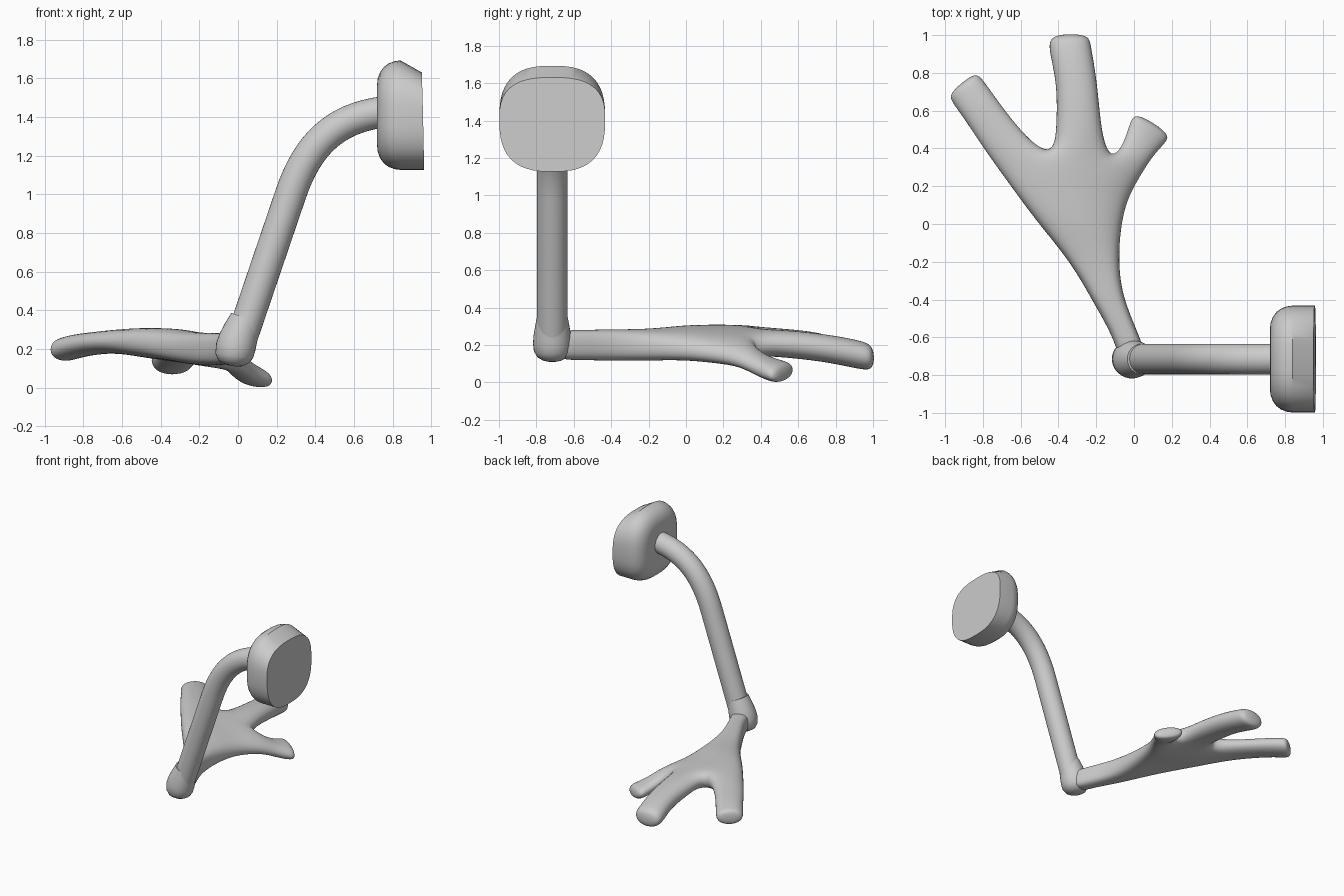
import bpy, bmesh, math
from mathutils import Vector

if "Cube" in bpy.data.objects:
    bpy.data.objects.remove(bpy.data.objects["Cube"])


def make_object(name, bm, subdiv=0, angle=40):
    bmesh.ops.recalc_face_normals(bm, faces=bm.faces[:])
    me = bpy.data.meshes.new(name)
    bm.to_mesh(me)
    bm.free()
    ob = bpy.data.objects.new(name, me)
    bpy.context.collection.objects.link(ob)
    if subdiv:
        m = ob.modifiers.new("Subdivision", 'SUBSURF')
        m.levels = m.render_levels = subdiv
    bpy.ops.object.select_all(action='DESELECT')
    ob.select_set(True)
    bpy.context.view_layer.objects.active = ob
    if subdiv:
        bpy.ops.object.shade_smooth()
    else:
        bpy.ops.object.shade_smooth_by_angle(angle=math.radians(angle))
    return ob


def bridge(bm, a, b):
    n = len(a)
    for i in range(n):
        bm.faces.new((a[i], a[(i + 1) % n], b[(i + 1) % n], b[i]))


def tube(name, path, y, sides=32):
    """Round tube along (x, z, radius) points in a plane of constant y."""
    bm = bmesh.new()
    rings = []
    for i, (x, z, r) in enumerate(path):
        p, q = path[max(i - 1, 0)], path[min(i + 1, len(path) - 1)]
        t = Vector((q[0] - p[0], 0, q[1] - p[1])).normalized()
        side = Vector((t.z, 0, -t.x))
        rings.append([bm.verts.new(Vector((x, y, z)) + r * (side * math.cos(a) + Vector((0, math.sin(a), 0))))
                      for a in (2 * math.pi * k / sides for k in range(sides))])
    for a, b in zip(rings, rings[1:]):
        bridge(bm, a, b)
    bm.faces.new(rings[0])
    bm.faces.new(rings[-1])
    return make_object(name, bm, angle=60)


# Foot: three-column palm cage that splits into three toes
bm = bmesh.new()
# left x, y, right x, y, left z, right z, half thickness
palm = [(-0.08, -0.72, 0.07, -0.70, 0.20, 0.20, 0.08),
        (-0.11, -0.60, 0.02, -0.57, 0.20, 0.20, 0.08),
        (-0.225, -0.40, -0.065, -0.37, 0.20, 0.20, 0.085),
        (-0.34, -0.20, -0.08, -0.17, 0.21, 0.19, 0.085),
        (-0.51, 0.00, -0.06, 0.02, 0.23, 0.17, 0.085),
        (-0.63, 0.16, -0.02, 0.15, 0.24, 0.15, 0.085)]
rows = []
for lx, ly, rx, ry, zl, zr, h in palm:
    spread = rx - lx
    pts = []
    for k in range(4):
        f = k / 3
        arch = 0.02 * (spread > 0.3) * (1 <= k <= 2)
        edge = 1 if 1 <= k <= 2 else 0.75
        pts.append((lx + f * spread, ly + f * (ry - ly), zl + f * (zr - zl) + arch, h * edge))
    rows.append(pts)
rows.append([(-0.73, 0.29, 0.24, 0.065), (-0.44, 0.36, 0.24, 0.075),
             (-0.12, 0.34, 0.19, 0.075), (0.05, 0.27, 0.12, 0.06)])
rings = []
for pts in rows:
    top = [bm.verts.new((x, y, z + h)) for x, y, z, h in pts]
    bot = [bm.verts.new((x, y, z - h)) for x, y, z, h in pts]
    rings.append(top + bot[::-1])
for a, b in zip(rings, rings[1:]):
    bridge(bm, a, b)
for k in range(3):
    r = rings[0]
    bm.faces.new((r[k], r[k + 1], r[6 - k], r[7 - k]))
# left x, y, right x, y, z, half thickness
toes = [
    [(-0.82, 0.42, -0.58, 0.48, 0.235, 0.062), (-0.91, 0.56, -0.725, 0.67, 0.22, 0.065),
     (-0.975, 0.645, -0.80, 0.78, 0.20, 0.068), (-0.985, 0.69, -0.84, 0.81, 0.195, 0.06)],
    [(-0.42, 0.50, -0.165, 0.50, 0.21, 0.08), (-0.415, 0.75, -0.185, 0.75, 0.185, 0.08),
     (-0.465, 0.93, -0.22, 0.95, 0.145, 0.085), (-0.45, 1.01, -0.23, 1.01, 0.13, 0.07)],
    [(-0.06, 0.43, 0.115, 0.37, 0.09, 0.06), (-0.03, 0.54, 0.18, 0.43, 0.06, 0.06),
     (0.0, 0.605, 0.20, 0.475, 0.05, 0.05)],
]
for k, toe in enumerate(toes):
    r = rings[-1]
    prev = [r[k], r[k + 1], r[6 - k], r[7 - k]]
    for lx, ly, rx, ry, z, h in toe:
        tilt = 0.02 if k == 2 else 0
        new = [bm.verts.new(p) for p in ((lx, ly, z + h + tilt), (rx, ry, z + h - tilt),
                                         (rx, ry, z - h - tilt), (lx, ly, z - h + tilt))]
        bridge(bm, prev, new)
        prev = new
    bm.faces.new(prev)
make_object("foot", bm, subdiv=3)

# Rounded ankle joint
tube("ankle_joint", [(-0.025, 0.112, 0.02), (-0.024, 0.118, 0.05), (-0.022, 0.135, 0.08), (-0.02, 0.165, 0.098),
                     (-0.012, 0.21, 0.103), (0.0, 0.25, 0.1), (0.018, 0.30, 0.092), (0.04, 0.36, 0.08)], -0.715)

# Leg: straight shaft bending into the head
shaft = [(0.0, 0.2), (0.272, 1.0)]
p = [Vector(c) for c in ((0.272, 1.0), (0.36, 1.26), (0.50, 1.39), (0.74, 1.425))]
for i in range(1, 17):
    t = i / 16
    q = p[0] * (1 - t)**3 + p[1] * 3 * t * (1 - t)**2 + p[2] * 3 * t * t * (1 - t) + p[3] * t**3
    shaft.append((q.x, q.y))
tube("leg", [(x, z, 0.081) for x, z in shaft], -0.715)

# Head: rounded-square disc, domed at the back, flat at the front, chamfered on top
bm = bmesh.new()
rings = []
profile = [(0.72, 0.165), (0.723, 0.19), (0.735, 0.223), (0.755, 0.25), (0.78, 0.268),
           (0.81, 0.279), (0.84, 0.283), (0.963, 0.283)]
for i, (x, r) in enumerate(profile):
    ring = []
    for k in range(48):
        a = 2 * math.pi * k / 48
        c, s = math.cos(a), math.sin(a)
        u = math.copysign(abs(c) ** (2 / 2.7), c)
        v = math.copysign(abs(s) ** (2 / 2.7), s)
        px = x
        if i == len(profile) - 1:
            px -= 0.006 * (v + 1)
            v *= 0.78 if v > 0 else 1
        ring.append(bm.verts.new((px, -0.715 + r * u, 1.41 + r * v)))
    rings.append(ring)
for a, b in zip(rings, rings[1:]):
    bridge(bm, a, b)
bm.faces.new(rings[0])
bm.faces.new(rings[-1])
make_object("head", bm, angle=35)
